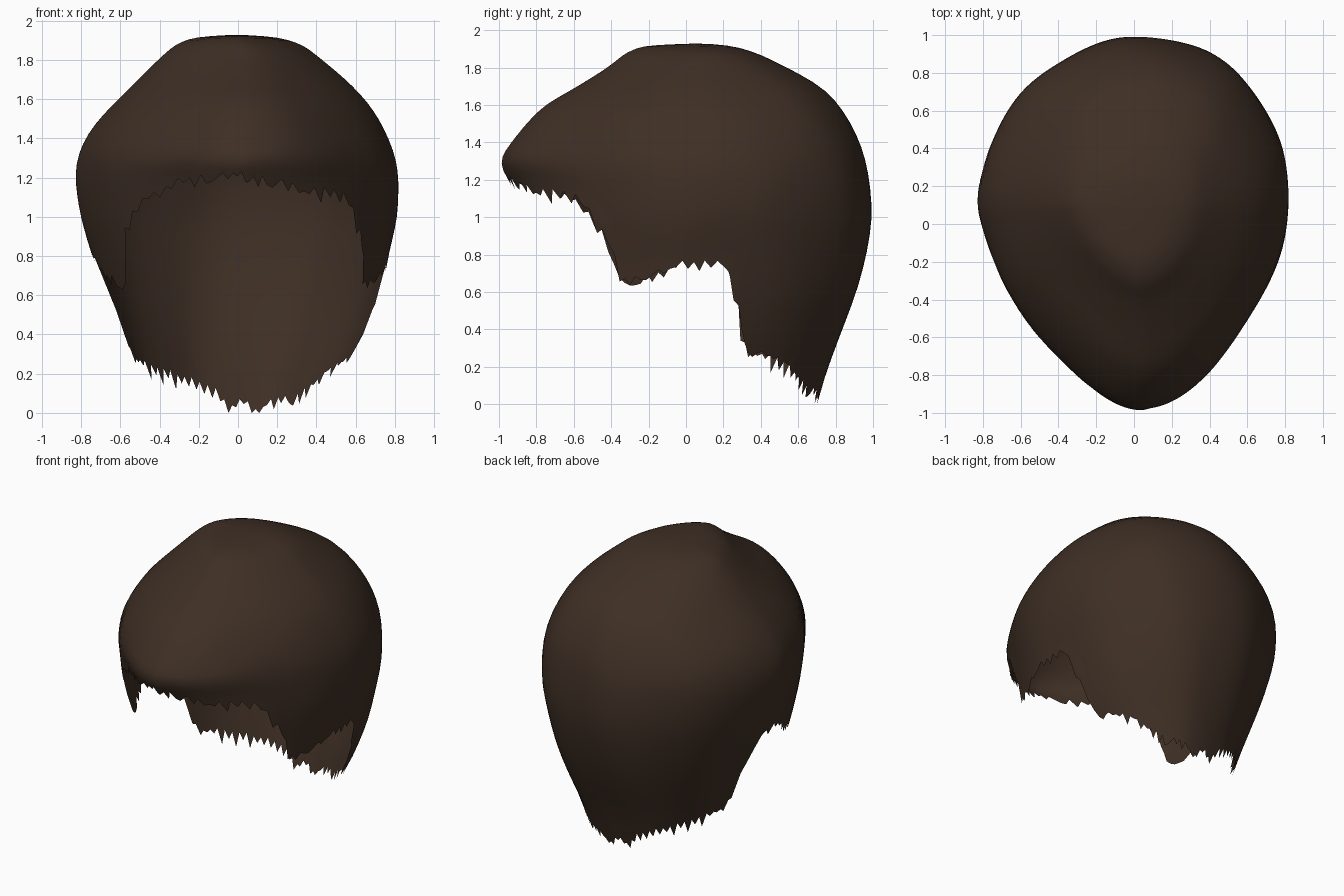
import bpy
import bmesh
import math
import random

random.seed(4)
SEGMENTS = 168
ROWS = 30
CENTRE_Y = 0.1
TOP = 1.93

cube = bpy.data.objects.get("Cube")
if cube:
    bpy.data.objects.remove(cube, do_unlink=True)

# Head outline by height: z, front y, back y, right width, left width
OUTLINE = [
    (0, -.5, .7, .5, .5), (.2, -.6, .76, .54, .56), (.4, -.7, .84, .6, .66),
    (.6, -.76, .92, .67, .73), (.8, -.8, .97, .74, .77), (1, -.86, 1, .8, .82),
    (1.2, -.95, .98, .83, .825), (1.3, -1.01, .96, .82, .81),
    (1.4, -.94, .93, .78, .77), (1.5, -.86, .88, .71, .72),
    (1.6, -.76, .82, .61, .65), (1.7, -.58, .73, .51, .55),
    (1.8, -.42, .54, .41, .43), (1.88, -.32, .38, .32, .33),
    (1.92, -.22, .24, .22, .2), (TOP, CENTRE_Y, CENTRE_Y, 0, 0),
]

# Hem height by angle from the forehead (0) to the nape (180)
RIGHT_HEM = [
    (0, 1.21), (20, 1.21), (30, 1.18), (44, 1.07), (50, .97), (55, .82),
    (59, .64), (70, .69), (77, .72), (83, .8), (90, .83), (97, .8),
    (100, .66), (104, .46), (108, .28), (133, .22), (150, .17), (165, .1), (180, .04),
]
LEFT_HEM = [
    (0, 1.21), (20, 1.17), (30, 1.14), (44, 1.11), (50, .98), (55, .82),
    (59, .66), (70, .69), (77, .72), (83, .76), (97, .76),
    (101, .6), (107, .36), (112, .28), (130, .22), (150, .08), (180, .04),
]


def sample(table, key):
    """Linear lookup of a table row by its first column."""
    key = min(max(key, table[0][0]), table[-1][0])
    for low, high in zip(table, table[1:]):
        if key <= high[0]:
            f = (key - low[0]) / (high[0] - low[0])
            return [a + (b - a) * f for a, b in zip(low[1:], high[1:])]


def signed_power(value, exponent):
    return math.copysign(abs(value) ** exponent, value)


def surface_point(angle, z):
    """Point on the hair volume at an angle round the head and a height."""
    front, back, right, left = sample(OUTLINE, z)
    s, c = math.sin(angle), math.cos(angle)
    # The section is pointed over the forehead and rounder at the nape
    forehead = min(max((z - .6) / .6, 0), 1)
    power = 2.05 if c < 0 else 2 - .42 * forehead
    width = left if s > 0 else right
    depth = CENTRE_Y - front if c > 0 else back - CENTRE_Y
    # Faint combed waves
    wave = 1 + .006 * math.sin(9 * angle + 3 * z) * min(1, (TOP - z) * 2)
    x = width * signed_power(s, 2 / power) * wave + .05 * c * c * min(1, width * 2)
    y = CENTRE_Y - depth * signed_power(c, 2 / power) * wave
    return x, y, z


def hem_height(angle):
    degrees = math.degrees(angle)
    if degrees <= 180:
        return sample(LEFT_HEM, degrees)[0]
    return sample(RIGHT_HEM, 360 - degrees)[0]


def build_hair():
    bm = bmesh.new()
    rings = [[] for _ in range(ROWS)]
    for i in range(SEGMENTS):
        angle = math.tau * i / SEGMENTS
        hem = hem_height(angle)
        for row in range(ROWS):
            # Rows crowd towards the flat crown
            t = row / ROWS
            z = hem + (TOP - hem) * math.sin(t * math.pi / 2)
            rings[row].append(bm.verts.new(surface_point(angle, z)))
    crown = bm.verts.new((-.03, CENTRE_Y - .08, TOP))
    for i in range(SEGMENTS):
        j = (i + 1) % SEGMENTS
        for low, high in zip(rings, rings[1:]):
            bm.faces.new((low[i], low[j], high[j], high[i]))
        bm.faces.new((rings[-1][i], rings[-1][j], crown))

    # Relax the volume above the hem
    inner = [v for ring in rings[2:] for v in ring] + [crown]
    for _ in range(4):
        bmesh.ops.smooth_vert(bm, verts=inner, factor=.5,
                              use_axis_x=True, use_axis_y=True, use_axis_z=True)

    # Ragged strand tips along the hem
    for i, vert in enumerate(rings[0]):
        drop = random.uniform(0, .05) if i % 2 else -random.uniform(0, .02)
        if random.random() < .12:
            drop += .04
        z = max(0, vert.co.z - drop)
        vert.co = surface_point(math.tau * i / SEGMENTS, z)
    lowest = min(rings[0], key=lambda v: v.co.z)
    lowest.co.z = 0

    bmesh.ops.recalc_face_normals(bm, faces=bm.faces)
    mesh = bpy.data.meshes.new("hair_shell")
    bm.to_mesh(mesh)
    bm.free()
    hair = bpy.data.objects.new("hair_shell", mesh)
    bpy.context.collection.objects.link(hair)
    return hair


# Dark brown hair colour
brown = bpy.data.materials.new("dark_brown")
brown.use_nodes = True
colour = (.048, .028, .018, 1)
brown.diffuse_color = colour
brown.node_tree.nodes["Principled BSDF"].inputs["Base Color"].default_value = colour

hair_shell = build_hair()
hair_shell.data.materials.append(brown)
bpy.ops.object.select_all(action="DESELECT")
bpy.context.view_layer.objects.active = hair_shell
hair_shell.select_set(True)
bpy.ops.object.shade_smooth_by_angle(angle=math.radians(60))
